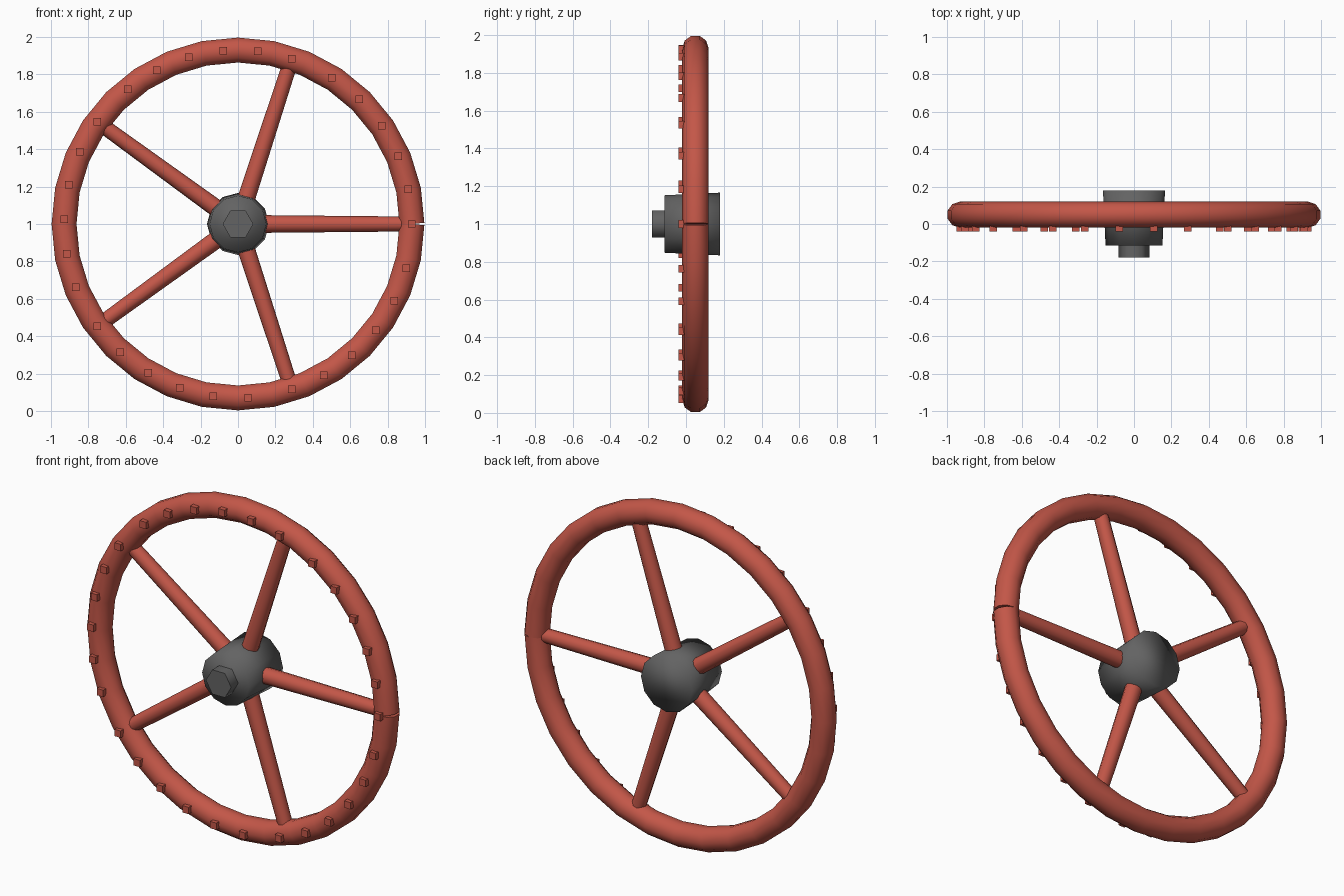
import bpy
import math
from mathutils import Matrix, Vector

old = bpy.data.objects.get("Cube")
if old:
    bpy.data.objects.remove(old)


def make_material(name, rgb):
    mat = bpy.data.materials.new(name)
    mat.use_nodes = True
    color = (*rgb, 1)
    mat.diffuse_color = color
    mat.node_tree.nodes["Principled BSDF"].inputs["Base Color"].default_value = color
    return mat


red = make_material("brick_red", (0.55, 0.095, 0.065))
grey = make_material("dark_grey", (0.125, 0.125, 0.125))

CENTER = Vector((0, 0.05, 1))
RIM = 0.93
TUBE = 0.07


def radial(angle):
    return Vector((math.cos(angle), 0, math.sin(angle)))


def rod(name, start, end, r_start, r_end, sides, mat, twist=0):
    """Tapered cylinder between two points."""
    axis = end - start
    bpy.ops.mesh.primitive_cone_add(vertices=sides, radius1=r_start,
                                    radius2=r_end, depth=axis.length)
    obj = bpy.context.object
    obj.name = name
    turn = axis.to_track_quat('Z', 'Y').to_matrix().to_4x4()
    obj.matrix_world = (Matrix.Translation((start + end) / 2) @ turn
                        @ Matrix.Rotation(twist, 4, 'Z'))
    obj.data.materials.append(mat)
    return obj


# Rim: one bent tube whose two ends meet at the +x side
SEGMENTS = 32
path = bpy.data.curves.new("rim", 'CURVE')
path.dimensions = '3D'
path.bevel_depth = TUBE
path.bevel_resolution = 3
path.use_fill_caps = True
spline = path.splines.new('POLY')
spline.points.add(SEGMENTS)
for i, point in enumerate(spline.points):
    point.co = (*(CENTER + RIM * radial(math.tau * i / SEGMENTS)), 1)
rim = bpy.data.objects.new("rim", path)
bpy.context.collection.objects.link(rim)
bpy.ops.object.select_all(action='DESELECT')
rim.select_set(True)
bpy.context.view_layer.objects.active = rim
bpy.ops.object.convert(target='MESH')
rim = bpy.context.object
rim.data.materials.clear()
rim.data.materials.append(red)
bpy.ops.object.shade_smooth_by_angle(angle=math.radians(50))

# Spokes, each followed by a run of six grip studs on the front of the rim
for s in range(5):
    angle = math.tau * s / 5
    rod(f"spoke_{s + 1}", CENTER + 0.05 * radial(angle),
        CENTER + 0.9 * radial(angle), 0.048, 0.04, 10, red)
    bpy.ops.object.shade_smooth_by_angle(angle=math.radians(50))
    for k in range(6):
        spot = CENTER + RIM * radial(angle + 0.2 * k)
        spot.y = -0.02
        bpy.ops.mesh.primitive_cube_add(size=0.04, location=spot)
        stud = bpy.context.object
        stud.name = f"grip_stud_{s * 6 + k + 1}"
        stud.data.materials.append(red)

# Hub and hexagonal shaft nut
rod("hub", Vector((0, 0.18, 1)), Vector((0, -0.115, 1)), 0.166, 0.152, 12, grey)
bpy.ops.object.shade_smooth()
rod("shaft_nut", Vector((0, -0.1, 1)), Vector((0, -0.18, 1)),
    0.082, 0.082, 6, grey, math.pi / 6)
bpy.ops.object.shade_smooth_by_angle(angle=math.radians(65))
